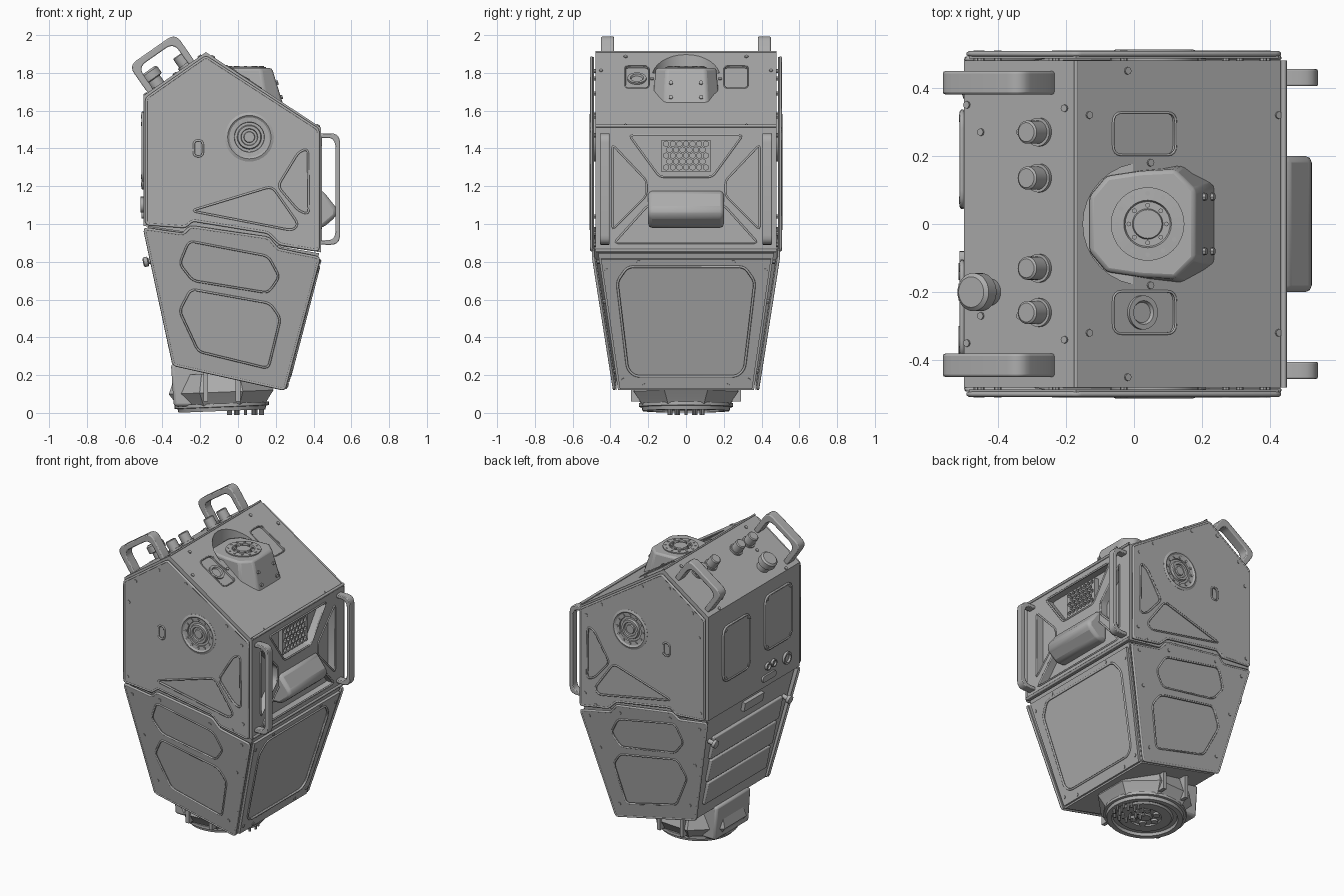
import bpy, bmesh, math
from mathutils import Vector

default_cube = bpy.data.objects.get("Cube")
if default_cube:
    bpy.data.objects.remove(default_cube)

grey = bpy.data.materials.new("painted_grey")
grey.use_nodes = True
grey.diffuse_color = (0.42, 0.42, 0.42, 1)
grey.node_tree.nodes["Principled BSDF"].inputs["Base Color"].default_value = grey.diffuse_color


# Helpers: planes, outlines, solids
def plane(origin, u_dir, v_dir, normal=None):
    origin, u_dir, v_dir = Vector(origin), Vector(u_dir), Vector(v_dir)
    normal = Vector(normal) if normal else u_dir.cross(v_dir).normalized()
    return lambda u, v, h=0: origin + u * u_dir + v * v_dir + h * normal


def rounded(points, radius, steps=4):
    result = []
    for i, point in enumerate(points):
        corner = Vector(point)
        before, after = Vector(points[i - 1]) - corner, Vector(points[(i + 1) % len(points)]) - corner
        start = corner + before.normalized() * min(radius, before.length * 0.45)
        end = corner + after.normalized() * min(radius, after.length * 0.45)
        for k in range(steps + 1):
            t = k / steps
            result.append((1 - t) ** 2 * start + 2 * t * (1 - t) * corner + t * t * end)
    return result


def rectangle(u, v, half_u, half_v):
    return [(u - half_u, v - half_v), (u + half_u, v - half_v), (u + half_u, v + half_v), (u - half_u, v + half_v)]


def circle(u, v, radius, sides=24, turn=0.0):
    angles = [turn + math.tau * k / sides for k in range(sides)]
    return [(u + radius * math.cos(a), v + radius * math.sin(a)) for a in angles]


def shade(obj):
    obj.data.shade_smooth()
    obj.data.set_sharp_from_angle(angle=math.radians(32))


def finish(name, bm, bevel=0):
    bmesh.ops.recalc_face_normals(bm, faces=bm.faces)
    mesh = bpy.data.meshes.new(name)
    bm.to_mesh(mesh)
    bm.free()
    mesh.materials.append(grey)
    obj = bpy.data.objects.new(name, mesh)
    bpy.context.collection.objects.link(obj)
    if bevel:
        modifier = obj.modifiers.new("edge_bevel", "BEVEL")
        modifier.width, modifier.segments, modifier.limit_method = bevel, 2, "ANGLE"
    shade(obj)
    return obj


def loft(name, *stacks, bevel=0):
    # Each stack is a list of matching rings, capped at both ends
    bm = bmesh.new()
    for rings in stacks:
        loops = [[bm.verts.new(p) for p in ring] for ring in rings]
        for low, high in zip(loops, loops[1:]):
            for i in range(len(low)):
                bm.faces.new((low[i - 1], low[i], high[i], high[i - 1]))
        bm.faces.new(loops[0])
        bm.faces.new(loops[-1])
    return finish(name, bm, bevel)


def solid(name, outlines, low, high, surface, bevel=0):
    return loft(name, *[[[surface(u, v, h) for u, v in line] for h in (low, high)] for line in outlines], bevel=bevel)


def lathe(name, u, v, profile, surface, sides=32, turn=0.0):
    return loft(name, [[surface(a, b, h) for a, b in circle(u, v, r, sides, turn)] for r, h in profile])


def bolts(name, spots, surface, height=0.006, radius=0.011):
    return solid(name, [circle(u, v, radius, 8) for u, v in spots], -0.01, height, surface)


def trim(name, outline, surface, height=0, radius=0.007):
    curve = bpy.data.curves.new(name, "CURVE")
    curve.dimensions, curve.bevel_depth, curve.bevel_resolution = "3D", radius, 1
    spline = curve.splines.new("POLY")
    spline.points.add(len(outline) - 1)
    for spot, (u, v) in zip(spline.points, outline):
        spot.co = (*surface(u, v, height), 1)
    spline.use_cyclic_u = True
    curve.materials.append(grey)
    bpy.context.collection.objects.link(bpy.data.objects.new(name, curve))


def cut(target, cutter):
    modifier = target.modifiers.new("recess", "BOOLEAN")
    modifier.operation, modifier.solver, modifier.object = "DIFFERENCE", "EXACT", cutter
    bpy.context.view_layer.objects.active = target
    bpy.ops.object.modifier_apply(modifier=modifier.name)
    bpy.data.objects.remove(cutter)
    shade(target)


def handle(name, half, reach, thick, width, surface):
    inner = half - thick
    outer = [(-half, -0.02), (-half, reach), (half, reach), (half, -0.02)]
    inside = [(inner, -0.02), (inner, reach - thick), (-inner, reach - thick), (-inner, -0.02)]
    return solid(name, [rounded(outer + inside, 0.05, 5)], -width / 2, width / 2, surface, bevel=thick * 0.3)


# Working planes
level = plane((0, 0, 0), (1, 0, 0), (0, 1, 0))
section = plane((0, 0, 0), (1, 0, 0), (0, 0, 1))
right_slope = plane((-0.17, 0, 1.91), (0.836, 0, -0.549), (0, 1, 0))
left_slope = plane((-0.17, 0, 1.91), (-0.82, 0, -0.572), (0, -1, 0))
chest = plane((0.44, 0, 0), (0, 1, 0), (0, 0, 1))
back = plane((-0.5, 0, 0), (0, -1, 0), (0, 0, 1))
belly = plane((0.24, 0, 0.12), (0, 1, 0), (0.255, 0, 0.967))
rear_belly = plane((-0.33, 0, 0.25), (0, -1, 0), (-0.2, 0, 0.98))

# Upper hull with its recesses
hull = [(-0.5, 0.99), (-0.5, 1.68), (-0.17, 1.91), (0.44, 1.51), (0.44, 0.85)]
upper_body = solid("upper_body", [hull], -0.48, 0.48, section)
cut(upper_body, solid("turret_pit", [circle(0.03, 0, 0.18, 32)], 1.8, 2.2, level))
pockets = [rounded(rectangle(0.24, y, 0.11, 0.062), 0.03) for y in (0.265, -0.26)]
cut(upper_body, solid("slope_pockets", pockets, -0.015, 0.05, right_slope))
top_pocket = [(-0.3, 1.47), (0.3, 1.47), (0.14, 1.25), (-0.14, 1.25)]
low_pocket = [(-0.38, 0.9), (0.38, 0.9), (0.2, 1.1), (-0.2, 1.1)]
side_pockets = [[(s * 0.39, 1.42), (s * 0.21, 1.23), (s * 0.21, 1.15), (s * 0.39, 0.97)] for s in (1, -1)]
chest_pockets = [rounded(p, 0.02, 2) for p in [top_pocket, low_pocket] + side_pockets]
cut(upper_body, solid("chest_pockets", chest_pockets, -0.05, 0.05, chest))
for pocket in chest_pockets:
    trim("chest_rib_edge", pocket, chest, 0, 0.006)
for pocket in pockets:
    trim("slope_pocket_edge", pocket, right_slope, 0, 0.004)
lathe("slope_socket", 0.24, -0.26, [(0.05, -0.016), (0.05, -0.004), (0.035, -0.004), (0.03, -0.014)], right_slope)

# Lower tapered hull
tall = [[(x, y * s, z) for x, s, z in ((-0.48, 1, 1.0), (-0.48, -1, 1.0), (0.43, -1, 0.845), (0.43, 1, 0.845))] for y in [0.465]]
foot = [(-0.33, 0.36, 0.25), (-0.33, -0.36, 0.25), (0.24, -0.36, 0.12), (0.24, 0.36, 0.12)]
loft("lower_body", [tall[0], foot])

# Side armour plates, the same on both faces
upper_plate = [(-0.485, 1.0), (-0.485, 1.665), (-0.17, 1.885), (0.425, 1.5), (0.425, 0.86),
               (0.22, 0.895), (0.16, 0.955), (-0.24, 1.02), (-0.28, 0.985)]
lower_plate = [(-0.495, 0.975), (-0.29, 0.945), (-0.25, 0.985), (0.16, 0.925), (0.21, 0.865),
               (0.43, 0.82), (0.245, 0.125), (-0.34, 0.255)]
upper_holes = [
    rounded([(-0.25, 1.07), (0.18, 1.2), (0.32, 1.0), (0.29, 0.965)], 0.035),
    rounded([(0.37, 1.4), (0.375, 1.05), (0.32, 1.07), (0.21, 1.2), (0.32, 1.38)], 0.03),
    rounded(rectangle(-0.21, 1.4, 0.024, 0.042), 0.023),
    circle(0.06, 1.46, 0.12, 32)]
lower_holes = [
    rounded([(-0.26, 0.91), (0.16, 0.83), (0.22, 0.72), (0.16, 0.635), (-0.24, 0.7), (-0.31, 0.79)], 0.03),
    rounded([(-0.25, 0.655), (0.17, 0.58), (0.225, 0.5), (0.16, 0.235), (-0.21, 0.325), (-0.31, 0.54)], 0.03)]
upper_spots = [(-0.46, 1.04), (-0.45, 1.54), (-0.4, 1.69), (-0.23, 1.81), (-0.03, 1.77), (0.27, 1.57), (0.38, 1.47), (0.39, 0.95), (0.31, 0.89)]
lower_spots = [(-0.44, 0.92), (-0.38, 0.65), (-0.31, 0.35), (0.21, 0.22), (0.31, 0.59), (0.37, 0.8), (-0.23, 0.94), (0.14, 0.88)]
speaker = [(0.13, 0), (0.13, 0.026), (0.115, 0.032), (0.105, 0.024), (0.08, 0.022), (0.078, 0.012),
           (0.065, 0.012), (0.06, 0.026), (0.045, 0.026), (0.042, 0.016), (0.03, 0.016), (0.027, 0.024), (0.01, 0.024)]
for s in (1, -1):
    upper_side = plane((0, s * 0.48, 0), (1, 0, 0), (0, 0, 1), (0, s, 0))
    lower_side = plane((0, s * 0.3345, 0), (1, s * 0.03, 0), (0, s * 0.15, 1), (0, s, 0))
    for label, outline, holes, spots, surface in (
            ("upper", upper_plate, upper_holes, upper_spots, upper_side),
            ("lower", lower_plate, lower_holes, lower_spots, lower_side)):
        plate = solid(label + "_side_plate", [outline], 0.006, 0.025, surface)
        cut(plate, solid("plate_recesses", holes, 0.013, 0.05, surface))
        trim(label + "_plate_rim", rounded(outline, 0.015, 2), surface, 0.02, 0.008)
        for hole in holes[:3]:
            trim(label + "_recess_rim", hole, surface, 0.024, 0.006)
        bolts(label + "_plate_bolts", spots, surface, 0.029)
    lathe("speaker_ring", 0.06, 1.46, speaker, upper_side)
    bolts("speaker_bolts", circle(0.06, 1.46, 0.093, 12), upper_side, 0.028, 0.008)

    # Carrying handles
    handle("top_handle", 0.15, 0.175, 0.036, 0.068,
           plane((-0.355, s * 0.415, 1.78), (0.82, 0, 0.572), (-0.572, 0, 0.82), (0, s, 0)))
    handle("chest_handle", 0.295, 0.1, 0.024, 0.05,
           plane((0.44, s * 0.43, 1.185), (0, 0, 1), (1, 0, 0), (0, s, 0)))

# Roof seams, bolts, buttons and emergency knob
trim("ridge_seam", [(0, -0.48), (0, 0.48)], right_slope, 0, 0.006)
trim("chest_top_seam", [(-0.48, 1.52), (0.48, 1.52)], chest, 0, 0.009)
trim("waist_seam", [(-0.48, 0.86), (0.48, 0.86)], chest, 0, 0.01)
bolts("right_slope_bolts", [(u, s * y) for s in (1, -1) for u, y in ((0.045, 0.32), (0.71, 0.32), (0.18, 0.45), (0.26, 0.18))], right_slope)
bolts("left_slope_bolts", [(u, s * y) for s in (1, -1) for u, y in ((0.04, 0.34), (0.2, 0.27), (0.34, 0.27), (0.39, 0.35))], left_slope)
for y in (0.27, 0.135, -0.13, -0.26):
    lathe("roof_button", 0.13, -y, [(0.042, -0.01), (0.042, 0.012), (0.034, 0.012), (0.034, 0.065), (0.028, 0.07)], left_slope, 24)
lathe("emergency_knob", 0.31, 0.2, [(0.04, -0.01), (0.04, 0.04), (0.056, 0.045), (0.056, 0.085), (0.045, 0.095), (0.02, 0.095)], left_slope)

# Neck turret with round vent
half_top = [(-0.13, 0.08), (-0.08, 0.14), (0.02, 0.155), (0.12, 0.16), (0.18, 0.1)]
half_low = [(-0.14, 0.09), (-0.09, 0.15), (0.02, 0.165), (0.16, 0.185), (0.255, 0.12)]
turret_rings = [[level(x, y, z) for x, y in half + [(x, -y) for x, y in reversed(half)]]
                for half, z in ((half_low, 1.58), (half_top, 1.825))]
loft("neck_turret", turret_rings, bevel=0.012)
vent = [(0.108, 1.82), (0.108, 1.832), (0.07, 1.834), (0.066, 1.826), (0.045, 1.826), (0.042, 1.834), (0.01, 1.834)]
lathe("turret_vent", 0.04, 0, vent, level)
bolts("turret_vent_bolts", circle(0.04, 0, 0.09, 12) + circle(0.04, 0, 0.055, 8), level, 1.836, 0.007)
turret_face = plane((0.22, 0, 1.7), (0, 1, 0), (-0.29, 0, 0.957))
bolts("turret_bolts", [(y, v) for y in (-0.08, 0.08) for v in (-0.03, 0.05)], turret_face, 0.008)

# Chest grille and lamp housing
grille = solid("chest_grille", [rectangle(0, 1.36, 0.13, 0.085)], -0.06, -0.02, chest)
cells = [circle(-0.105 + 0.035 * column + 0.0175 * (row % 2), 1.3 + 0.031 * row, 0.015, 6, math.pi / 6)
         for row in range(5) for column in range(7 - row % 2)]
cut(grille, solid("grille_cells", cells, -0.05, 0.02, chest))
lamp = [(0.38, 1.18), (0.45, 1.175), (0.525, 1.08), (0.52, 1.04), (0.45, 0.98), (0.38, 0.98)]
solid("chest_lamp_housing", [lamp], -0.2, 0.2, section, bevel=0.02)

# Front belly panel
belly_plate = solid("belly_plate", [[(-0.35, 0.01), (0.35, 0.01), (0.45, 0.72), (-0.45, 0.72)]], 0.0, 0.016, belly)
belly_outline = rounded([(-0.27, 0.08), (0.27, 0.08), (0.31, 0.12), (0.365, 0.6), (0.31, 0.68), (-0.31, 0.68), (-0.365, 0.6), (-0.31, 0.12)], 0.03)
cut(belly_plate, solid("belly_recess", [belly_outline], 0.006, 0.05, belly))
trim("belly_recess_rim", belly_outline, belly, 0.016)
bolts("belly_bolts", [(s * u, v) for s in (1, -1) for u, v in ((0.22, 0.03), (0.33, 0.06), (0.42, 0.66), (0.25, 0.705))], belly, 0.02)

# Back panels, connectors and slats
for u, z in ((-0.19, 1.37), (0.25, 1.41)):
    hatch = rounded(rectangle(u, z, 0.14, 0.18), 0.05)
    solid("back_hatch", [hatch], -0.01, 0.008, back)
    trim("back_hatch_rim", hatch, back, 0.005)
    bolts("back_hatch_bolts", rectangle(u, z, 0.12, 0.16), back, 0.014)
for u, z, radius in ((0.14, 1.12, 0.025), (0.2, 1.12, 0.025), (0.34, 1.1, 0.04)):
    lathe("back_connector", u, z, [(radius, -0.01), (radius, 0.015), (radius * 0.7, 0.015), (radius * 0.6, 0.004)], back, 20)
solid("back_socket_strip", [rounded(rectangle(0.15, 1.05, 0.07, 0.02), 0.02)], -0.01, 0.012, back)
for v in (0.17, 0.34, 0.51):
    solid("back_slat", [rectangle(0, v, 0.31 + v * 0.1, 0.078)], -0.01, 0.018, rear_belly, bevel=0.006)
solid("back_label", [rectangle(0.02, 0.69, 0.1, 0.03)], -0.01, 0.02, rear_belly)
for s in (1, -1):
    lathe("back_latch", s * 0.39, 0.57, [(0.015, -0.02), (0.015, 0.03), (0.026, 0.035), (0.026, 0.055), (0.015, 0.06)], rear_belly, 16)

# Waist mount, flange and fins
mount = plane((-0.085, 0, 0.01), (1, 0, 0.04), (0, 1, 0))
lathe("waist_collar", 0, 0, [(0.25, 0.03), (0.27, 0.06), (0.3, 0.1), (0.26, 0.2)], mount, 8, math.pi / 8)
flange = [(0.1, 0.02), (0.1, 0.008), (0.16, 0.008), (0.17, 0.018), (0.195, 0.018), (0.2, 0), (0.23, 0), (0.235, 0.02), (0.25, 0.022), (0.25, 0.04)]
lathe("waist_flange", 0, 0, flange, mount, 40)
lathe("waist_hub", 0, 0, [(0.035, 0.004), (0.045, 0.012), (0.045, 0.03)], mount, 20)
solid("waist_hub_studs", [circle(u, v, 0.022, 12) for u, v in circle(0, 0, 0.075, 6)], 0.006, 0.03, mount)
for s in (1, -1):
    for x in (-0.17, 0.0):
        solid("waist_fin", [rectangle(x, s * 0.25, 0.012, 0.04)], 0.06, 0.22, level)
bracket = [(-0.355, 0.26), (-0.34, 0.035), (-0.15, 0.035), (-0.15, 0.24)]
solid("waist_bracket", [bracket], -0.18, 0.18, section, bevel=0.015)
